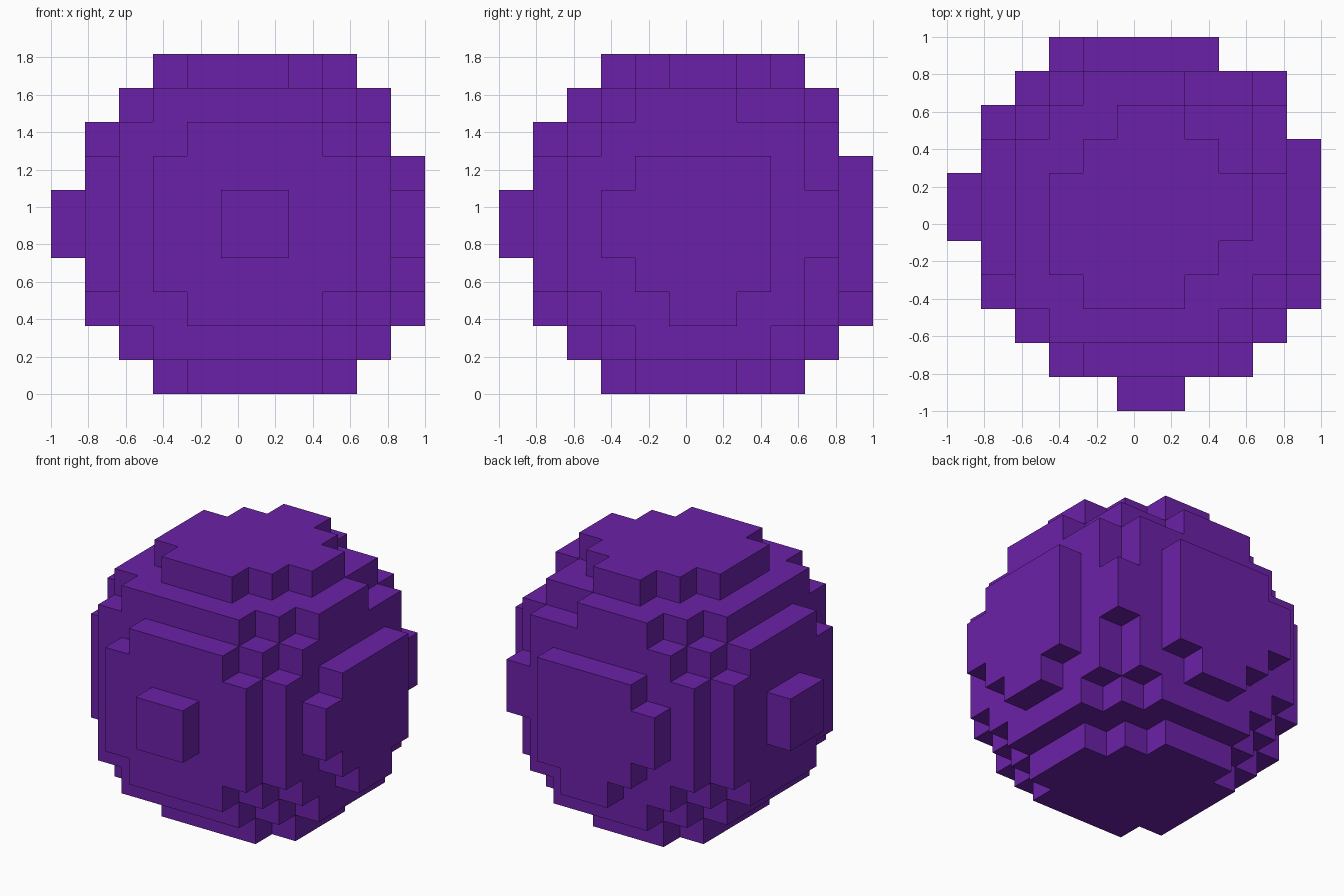
import bpy, bmesh
from mathutils import Vector

cube = bpy.data.objects.get("Cube")
if cube:
    bpy.data.objects.remove(cube, do_unlink=True)

# Purple material
purple = bpy.data.materials.new("purple")
purple.use_nodes = True
colour = (0.147, 0.0152, 0.392, 1.0)
purple.diffuse_color = colour
purple.node_tree.nodes["Principled BSDF"].inputs["Base Color"].default_value = colour

# Ball sampled on a block grid, slightly off the grid centre
COUNT = 11
SIZE = 2 / COUNT
CENTRE = Vector((5.28, 5.28, 4.4))
RADIUS_SQ = 29.1
ORIGIN = Vector((-1, -1, 0))


def filled(cell):
    return (Vector(cell) - CENTRE).length_squared <= RADIUS_SQ


cells = {(x, y, z) for x in range(COUNT) for y in range(COUNT)
         for z in range(COUNT) if filled((x, y, z))}

# Keep only the outward block faces
bm = bmesh.new()
for cell in sorted(cells):
    for axis in range(3):
        for sign in (-1, 1):
            step = Vector((0, 0, 0))
            step[axis] = sign
            if tuple(int(a + b) for a, b in zip(cell, step)) in cells:
                continue
            u, v = Vector((0, 0, 0)), Vector((0, 0, 0))
            u[(axis + 1) % 3] = 0.5
            v[(axis + 2) % 3] = 0.5 * sign
            mid = Vector(cell) + Vector((0.5, 0.5, 0.5)) + step / 2
            corners = (mid - u - v, mid + u - v, mid + u + v, mid - u + v)
            bm.faces.new([bm.verts.new(ORIGIN + c * SIZE) for c in corners])

# Weld the blocks and merge the flat terraces
bmesh.ops.remove_doubles(bm, verts=bm.verts, dist=0.001)
bmesh.ops.dissolve_limit(bm, angle_limit=0.02, verts=bm.verts, edges=bm.edges)

mesh = bpy.data.meshes.new("block_ball")
bm.to_mesh(mesh)
bm.free()
mesh.materials.append(purple)
ball = bpy.data.objects.new("block_ball", mesh)
bpy.context.collection.objects.link(ball)
